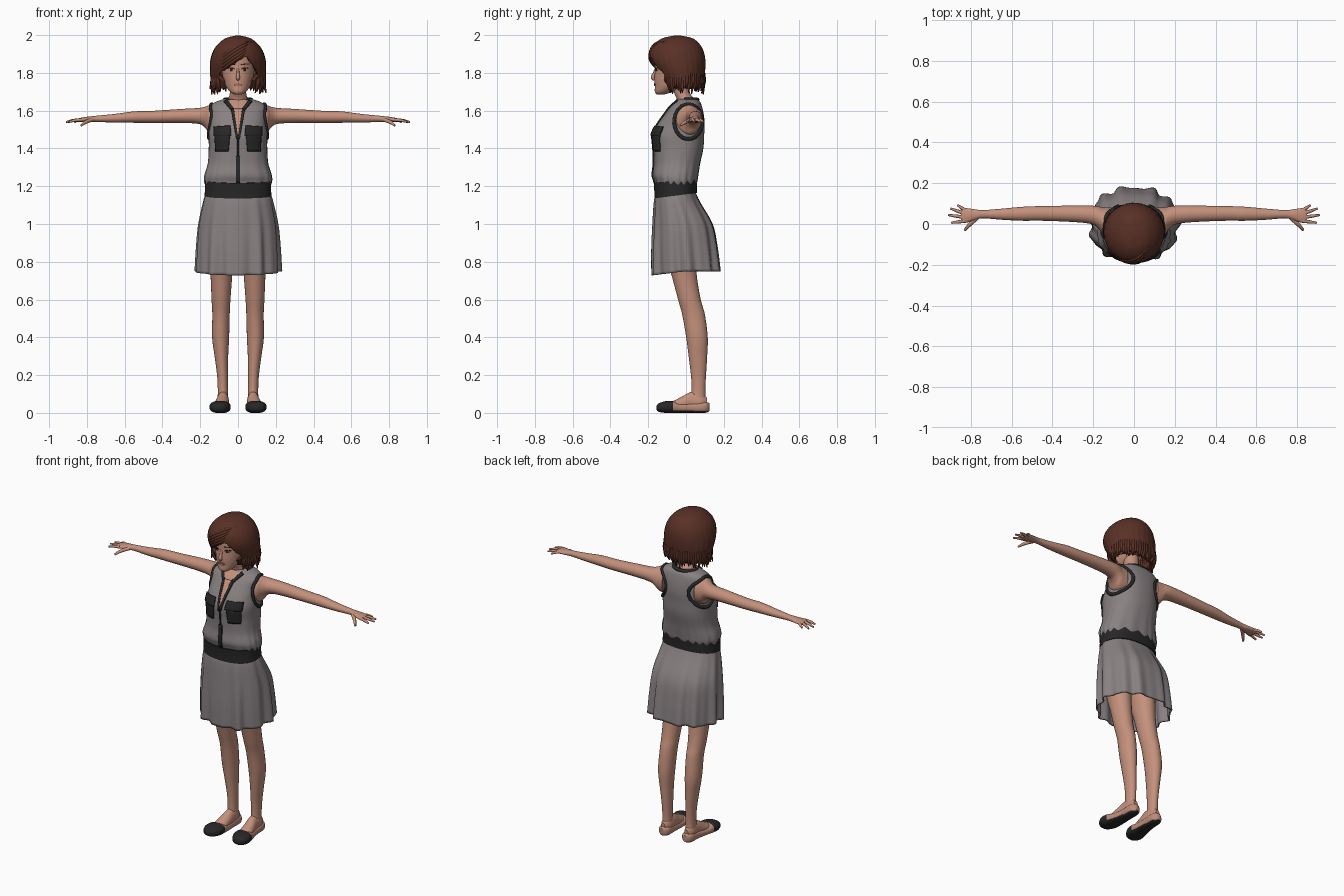
import bpy, bmesh, math, random
from math import sin, cos, pi
from mathutils import Vector
from mathutils.bvhtree import BVHTree

if "Cube" in bpy.data.objects:
    bpy.data.objects.remove(bpy.data.objects["Cube"])
random.seed(4)


def material(name, r, g, b):
    m = bpy.data.materials.new(name)
    m.use_nodes = True
    m.diffuse_color = (r, g, b, 1)
    m.node_tree.nodes["Principled BSDF"].inputs["Base Color"].default_value = (r, g, b, 1)
    return m


SKIN = material("skin", .55, .28, .2)
HAIR = material("auburn hair", .1, .03, .019)
GREY = material("grey cloth", .25, .22, .225)
BLACK = material("black cloth", .02, .02, .021)
TAN = material("tan leather", .5, .26, .19)
WHITE = material("eye white", .6, .52, .48)
DARK = material("dark iris", .03, .018, .014)
LIP = material("lip pink", .45, .16, .13)
meshes = []


def modify(ob, mirror, thick=0, offset=0):
    if thick:
        s = ob.modifiers.new("thickness", 'SOLIDIFY')
        s.thickness, s.offset = thick, offset
    if mirror:
        ob.modifiers.new("mirror", 'MIRROR').use_mirror_merge = False


def add_mesh(name, bm, mats, mirror=False, thick=0, offset=0):
    me = bpy.data.meshes.new(name)
    bm.to_mesh(me)
    bm.free()
    for m in mats:
        me.materials.append(m)
    ob = bpy.data.objects.new(name, me)
    bpy.context.collection.objects.link(ob)
    modify(ob, mirror, thick, offset)
    meshes.append(ob)
    return ob


def spline(rings, steps):
    """Catmull-Rom interpolation of ring values."""
    out = []
    for i in range(len(rings) - 1):
        a, b, c, d = (rings[max(0, min(len(rings) - 1, i + k))] for k in (-1, 0, 1, 2))
        for s in range(steps):
            t = s / steps
            out.append([q + .5 * t * (r - p + t * (2 * p - 5 * q + 4 * r - w + t * (3 * (q - r) + w - p)))
                        for p, q, r, w in zip(a, b, c, d)])
    return out + [list(rings[-1])]


def loft_mesh(rings, axis='Z', segs=40, power=2, steps=6, wave=None, caps=True):
    """Rings are (position, centre a, centre b, radius a, radius b) along an axis."""
    bm = bmesh.new()
    rows = []
    path = spline(rings, steps)
    for j, (p, ca, cb, ra, rb) in enumerate(path):
        row = []
        for i in range(segs):
            th = 2 * pi * i / segs
            k = wave(th, j / (len(path) - 1)) if wave else 1
            a = ca + k * ra * math.copysign(abs(cos(th)) ** (2 / power), cos(th))
            b = cb + k * rb * math.copysign(abs(sin(th)) ** (2 / power), sin(th))
            row.append(bm.verts.new({'Z': (a, b, p), 'X': (p, a, b), 'Y': (a, p, b)}[axis]))
        rows.append(row)
    for lo, hi in zip(rows, rows[1:]):
        for i in range(segs):
            n = (i + 1) % segs
            bm.faces.new((lo[i], lo[n], hi[n], hi[i]))
    if caps:
        bm.faces.new(rows[0])
        bm.faces.new(rows[-1])
    bmesh.ops.recalc_face_normals(bm, faces=bm.faces)
    return bm


def tubes(name, paths, mat, mirror=False, closed=False):
    """Each path is a list of (point, radius)."""
    cu = bpy.data.curves.new(name, 'CURVE')
    cu.dimensions = '3D'
    cu.bevel_depth, cu.bevel_resolution, cu.resolution_u = 1, 2, 6
    cu.use_fill_caps = True
    for path in paths:
        sp = cu.splines.new('BEZIER')
        sp.bezier_points.add(len(path) - 1)
        sp.use_cyclic_u = closed
        for bp, (co, r) in zip(sp.bezier_points, path):
            bp.co, bp.radius = co, r
            bp.handle_left_type = bp.handle_right_type = 'AUTO'
    cu.materials.append(mat)
    ob = bpy.data.objects.new(name, cu)
    bpy.context.collection.objects.link(ob)
    modify(ob, mirror)


def front_hit(tree, x, z, lift=0):
    hit = tree.ray_cast(Vector((x, -1, z)), Vector((0, 1, 0)))[0]
    if hit is None:
        hit = tree.find_nearest(Vector((x, -.15, z)))[0]
    return hit - Vector((0, lift, 0))


def plate(name, tree, quads, mat, lift=0, mirror=False, n=8, thick=.008):
    """Thin plates laid on the front; quads give (x, z) corners."""
    bm = bmesh.new()
    for bl, br, tr, tl in quads:
        bl, br, tr, tl = map(Vector, (bl, br, tr, tl))
        g = [[bm.verts.new(front_hit(tree, *bl.lerp(br, i / n).lerp(tl.lerp(tr, i / n), j / n), lift))
              for i in range(n + 1)] for j in range(n + 1)]
        for j in range(n):
            for i in range(n):
                bm.faces.new((g[j][i], g[j][i + 1], g[j + 1][i + 1], g[j + 1][i]))
    return add_mesh(name, bm, [mat], mirror, thick)


# Blouse with gathers near the waist
torso = loft_mesh([(1.19, 0, -.055, .165, .1), (1.225, 0, -.053, .178, .112), (1.26, 0, -.055, .177, .12),
                   (1.32, 0, -.047, .16, .122), (1.4, 0, -.04, .155, .132), (1.47, 0, -.04, .155, .136),
                   (1.53, 0, -.025, .15, .124), (1.58, 0, -.01, .149, .104), (1.62, 0, 0, .15, .085),
                   (1.645, 0, .008, .122, .068), (1.662, 0, .008, .075, .052)], segs=96, power=2.3,
                  wave=lambda th, t: 1 + .022 * max(0, 1 - 2.4 * t) * sin(17 * th + 2 * sin(3 * th)))
body = BVHTree.FromBMesh(torso)
add_mesh("blouse", torso, [GREY])

# Neckline, placket, pockets and armhole trim
plate("chest_skin", body, [((0, 1.46), (0, 1.46), (.03, 1.61), (-.03, 1.61)),
                           ((-.03, 1.61), (.03, 1.61), (.06, 1.655), (-.06, 1.655))], SKIN, .001, n=12)
plate("neck_trim", body, [((-.002, 1.45), (.01, 1.45), (.038, 1.61), (.022, 1.61)),
                          ((.022, 1.61), (.038, 1.605), (.075, 1.648), (.056, 1.656))], BLACK, .004, True)
plate("placket", body, [((-.011, 1.215), (.011, 1.215), (.011, 1.36), (-.011, 1.36)),
                        ((-.004, 1.36), (.004, 1.36), (.004, 1.46), (-.004, 1.46))], BLACK, .003)
plate("pocket", body, [((.05, 1.385), (.118, 1.385), (.124, 1.5), (.04, 1.5))], BLACK, .004, True)
plate("pocket_flap", body, [((.036, 1.468), (.128, 1.468), (.126, 1.515), (.04, 1.52))], BLACK, .011, True)
tubes("back_collar", [[((.07 * cos(a), .008 + .052 * sin(a), 1.657), .012)
                       for a in (pi * k / 10 for k in range(-1, 12))]], BLACK)
armhole = []
for k in range(20):
    a = 2 * pi * k / 20
    start = Vector((1, .012 + .074 * cos(a), 1.542 + .092 * sin(a)))
    hit = body.ray_cast(start, Vector((-1, 0, 0)))[0]
    if hit:
        armhole.append((hit, .01))
tubes("armhole_trim", [armhole], BLACK, True, True)


# Skirt with flared folds, and belt
def folds(th, t):
    return 1 + t * (.045 * sin(11 * th + .8) + .025 * sin(17 * th + 1) - .01)


skirt = loft_mesh([(1.18, 0, -.055, .166, .1), (1.12, 0, -.048, .184, .122), (1, 0, -.018, .208, .16),
                   (.88, 0, -.008, .217, .175), (.75, 0, 0, .222, .182)],
                  segs=144, power=2.2, wave=folds, caps=False)
for v in skirt.verts:
    v.co.z -= .12 * max(0, -v.co.y) * max(0, 1.15 - v.co.z) / .4
add_mesh("skirt", skirt, [GREY], thick=.008, offset=-1)
belt = loft_mesh([(1.15, 0, -.055, .177, .113), (1.19, 0, -.055, .175, .113), (1.232, 0, -.055, .176, .116)],
                 segs=72, power=2.3, steps=3)
for v in belt.verts:
    v.co.z += .13 * (v.co.y + .055)
add_mesh("belt", belt, [BLACK])

# Legs, feet and flat shoes
add_mesh("leg", loft_mesh([(1.1, .085, -.05, .078, .085), (.85, .088, -.03, .066, .08), (.72, .088, -.008, .057, .066),
                           (.6, .09, .018, .05, .06), (.52, .09, .04, .046, .06), (.4, .092, .058, .045, .057),
                           (.3, .088, .063, .036, .049), (.2, .082, .066, .029, .04), (.12, .08, .066, .027, .036),
                           (.05, .08, .064, .029, .04)]), [SKIN], True)
add_mesh("foot", loft_mesh([(.112, .08, .05, .015, .03), (.08, .08, .055, .03, .05), (.03, .08, .058, .032, .054),
                            (-.02, .085, .045, .037, .042), (-.07, .09, .034, .04, .028),
                            (-.11, .095, .028, .035, .02)], 'Y'), [SKIN], True)
shoe = loft_mesh([(.125, .08, .03, .012, .02), (.1, .08, .03, .034, .03), (.03, .082, .027, .038, .027),
                  (-.03, .087, .026, .046, .026), (-.07, .092, .031, .053, .032), (-.11, .097, .031, .054, .031),
                  (-.145, .1, .028, .036, .022), (-.157, .1, .026, .01, .008)], 'Y', power=2.5)
for v in shoe.verts:
    v.co.z = max(0, v.co.z)
shoe.normal_update()
for f in shoe.faces:
    f.material_index = int(f.calc_center_median().y < -.07 or f.normal.z < -.6)
add_mesh("shoe", shoe, [TAN, BLACK], True)

# Arms with hands
add_mesh("arm", loft_mesh([(.11, .012, 1.548, .068, .083), (.15, .016, 1.553, .066, .076), (.175, .032, 1.566, .054, .055),
                           (.21, .045, 1.572, .045, .042), (.3, .05, 1.572, .04, .037), (.45, .052, 1.567, .036, .032),
                           (.55, .05, 1.566, .034, .03), (.65, .048, 1.56, .027, .023), (.74, .048, 1.557, .02, .017),
                           (.78, .046, 1.555, .026, .015), (.825, .042, 1.552, .036, .012),
                           (.848, .042, 1.55, .031, .008)], 'X'), [SKIN], True)
tips = [(.865, .092), (.9, .076), (.91, .044), (.895, .006)]
fingers = []
for k, (x, y) in enumerate(tips):
    base = Vector((.825, .066 - .017 * k, 1.552))
    tip = Vector((x, y, 1.54))
    fingers.append([(base, .009), (base.lerp(tip, .55) + Vector((0, 0, .003)), .008), (tip, .005)])
fingers.append([((.77, .03, 1.553), .011), ((.805, -.002, 1.54), .01), ((.83, -.03, 1.522), .006)])
tubes("fingers", fingers, SKIN, True)

# Neck and head
add_mesh("neck", loft_mesh([(1.58, 0, .01, .06, .05), (1.64, 0, .004, .06, .05), (1.668, 0, -.006, .05, .045),
                            (1.7, 0, -.022, .043, .042), (1.8, 0, -.035, .045, .05)]), [SKIN])
head = loft_mesh([(1.686, 0, -.135, .02, .02), (1.7, 0, -.117, .042, .048), (1.73, 0, -.09, .065, .075),
                  (1.77, 0, -.07, .079, .097), (1.82, 0, -.06, .087, .104), (1.87, 0, -.05, .088, .113),
                  (1.93, 0, -.05, .078, .1), (1.97, 0, -.05, .045, .06)], segs=64)
face = BVHTree.FromBMesh(head)
add_mesh("head", head, [SKIN])
tubes("nose", [[((0, -.158, 1.825), .006), ((0, -.169, 1.795), .008), ((0, -.175, 1.774), .011),
                ((0, -.164, 1.764), .008)]], SKIN)
plate("eye_white", face, [((.028, 1.812), (.043, 1.812), (.053, 1.823), (.019, 1.82))], WHITE, 0, True, thick=.003)
plate("iris", face, [((.03, 1.811), (.042, 1.811), (.042, 1.824), (.03, 1.824))], DARK, .002, True, 3, .002)
plate("eyelash", face, [((.018, 1.82), (.055, 1.823), (.05, 1.828), (.024, 1.827))], DARK, .001, True, thick=.004)
plate("eyebrow", face, [((.017, 1.842), (.06, 1.845), (.058, 1.849), (.017, 1.848))], HAIR, 0, True, thick=.004)
plate("lips", face, [((-.01, 1.73), (.01, 1.73), (.023, 1.739), (-.023, 1.739)),
                     ((-.023, 1.739), (.023, 1.739), (.008, 1.747), (-.008, 1.747))], LIP, .001, thick=.006)

# Bobbed hair with an opening for the face
hair = loft_mesh([(1.715, 0, -.012, .122, .085), (1.745, 0, -.015, .14, .105), (1.8, 0, -.03, .148, .13),
                  (1.86, 0, -.043, .147, .146), (1.91, 0, -.048, .134, .143), (1.95, 0, -.048, .108, .122),
                  (1.983, 0, -.045, .066, .08), (1.997, 0, -.045, .015, .02)], segs=120, steps=9,
                 wave=lambda th, t: 1 + .008 * (1 - t) * sin(26 * th + 3 * t))
scalp = BVHTree.FromBMesh(hair)


def in_opening(f):
    c = f.calc_center_median()
    slope = .65 if c.x < .045 else -1.6
    return c.y < -.118 and c.z < 1.885 + slope * (c.x - .045) or len(f.verts) > 4 and c.z < 1.8


bmesh.ops.delete(hair, geom=[f for f in hair.faces if in_opening(f)], context='FACES')
for _ in range(6):
    rim = [v for v in hair.verts if v.is_boundary]
    bmesh.ops.smooth_vert(hair, verts=rim, factor=.5, use_axis_x=True, use_axis_y=True, use_axis_z=True)
add_mesh("hair_cap", hair, [HAIR], thick=.018, offset=-1)

# Swept fringe and loose ends
locks = []
for k in range(5):
    pts = [(.07, 1.95 + .004 * k), (.02, 1.895 + .014 * k), (-.05, 1.845 + .016 * k), (-.105, 1.795 + .016 * k)]
    locks.append([(front_hit(scalp, x, z, -.006), r) for (x, z), r in zip(pts, (.004, .011, .011, .004))])
tubes("fringe", locks, HAIR)
ends = []
for k in range(46):
    a = math.radians(-40 + 260 * k / 45)
    low, flick = random.uniform(1.685, 1.725), random.uniform(.82, 1.08)
    ends.append([((s * .14 * cos(a), -.02 + s * .115 * sin(a), z), r)
                 for s, z, r in ((.97, 1.8, .011), (.98, 1.745, .011), (flick, low, .003))])
tubes("hair_ends", ends, HAIR)

# Smooth shading with sharp edges kept
bpy.ops.object.select_all(action='DESELECT')
for ob in meshes:
    ob.select_set(True)
bpy.context.view_layer.objects.active = meshes[0]
bpy.ops.object.shade_smooth_by_angle(angle=math.radians(45))
